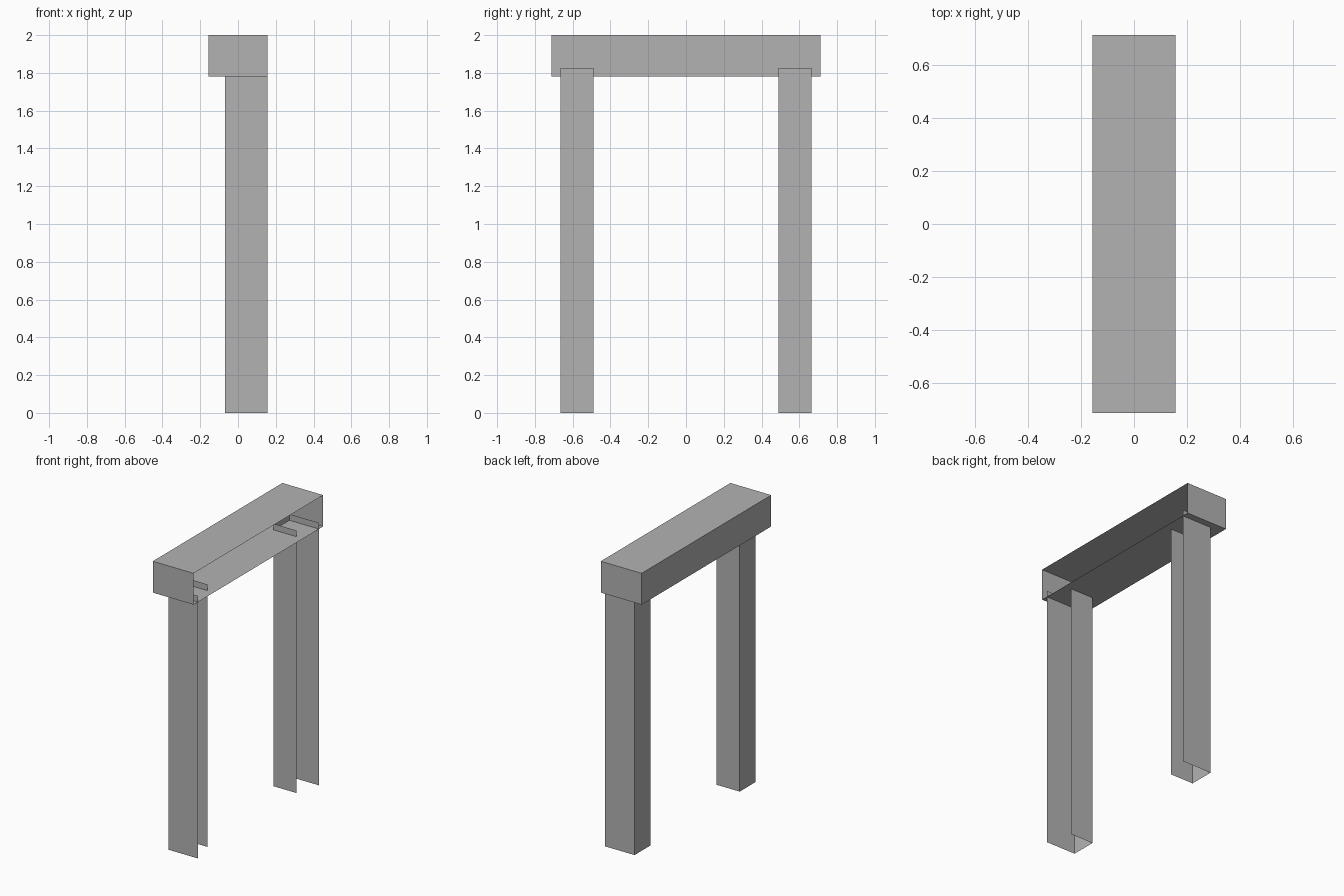
import bpy
import bmesh

cube = bpy.data.objects.get("Cube")
if cube:
    bpy.data.objects.remove(cube, do_unlink=True)

grey = bpy.data.materials.new("plain grey")
grey.use_nodes = True
colour = (0.45, 0.45, 0.45, 1)
grey.diffuse_color = colour
grey.node_tree.nodes["Principled BSDF"].inputs["Base Color"].default_value = colour

OPEN_X = 0.157    # plane of the open side
LEG_TOP = 1.825   # legs poke a little way into the lintel


def open_box(name, low, high, open_sides):
    """Box from low to high, without the faces that point along open_sides."""
    bm = bmesh.new()
    bmesh.ops.create_cube(bm, size=1)
    for v in bm.verts:
        v.co = [(a + b) / 2 + c * (b - a) for a, b, c in zip(low, high, v.co)]
    bm.normal_update()
    removed = [f for f in bm.faces
               if any(f.normal[axis] * sign > 0.9 for axis, sign in open_sides)]
    bmesh.ops.delete(bm, geom=removed, context="FACES")
    mesh = bpy.data.meshes.new(name)
    bm.to_mesh(mesh)
    bm.free()
    mesh.materials.append(grey)
    obj = bpy.data.objects.new(name, mesh)
    bpy.context.collection.objects.link(obj)
    return obj


# Lintel: hollow beam, open along one long side
open_box("lintel", (-OPEN_X, -0.712, 1.782), (OPEN_X, 0.712, 2), [(0, 1)])

# Legs: three-sided channels, with the inner flange shorter than the outer one
for name, side in (("front_leg", -1), ("back_leg", 1)):
    near, far = sorted((side * 0.49, side * 0.665))
    leg = open_box(name, (-0.07, near, 0), (OPEN_X, far, LEG_TOP),
                   [(0, 1), (2, 1), (2, -1)])
    for v in leg.data.vertices:
        if v.co.x > 0 and abs(v.co.y) < 0.55:
            v.co.x = 0.108
